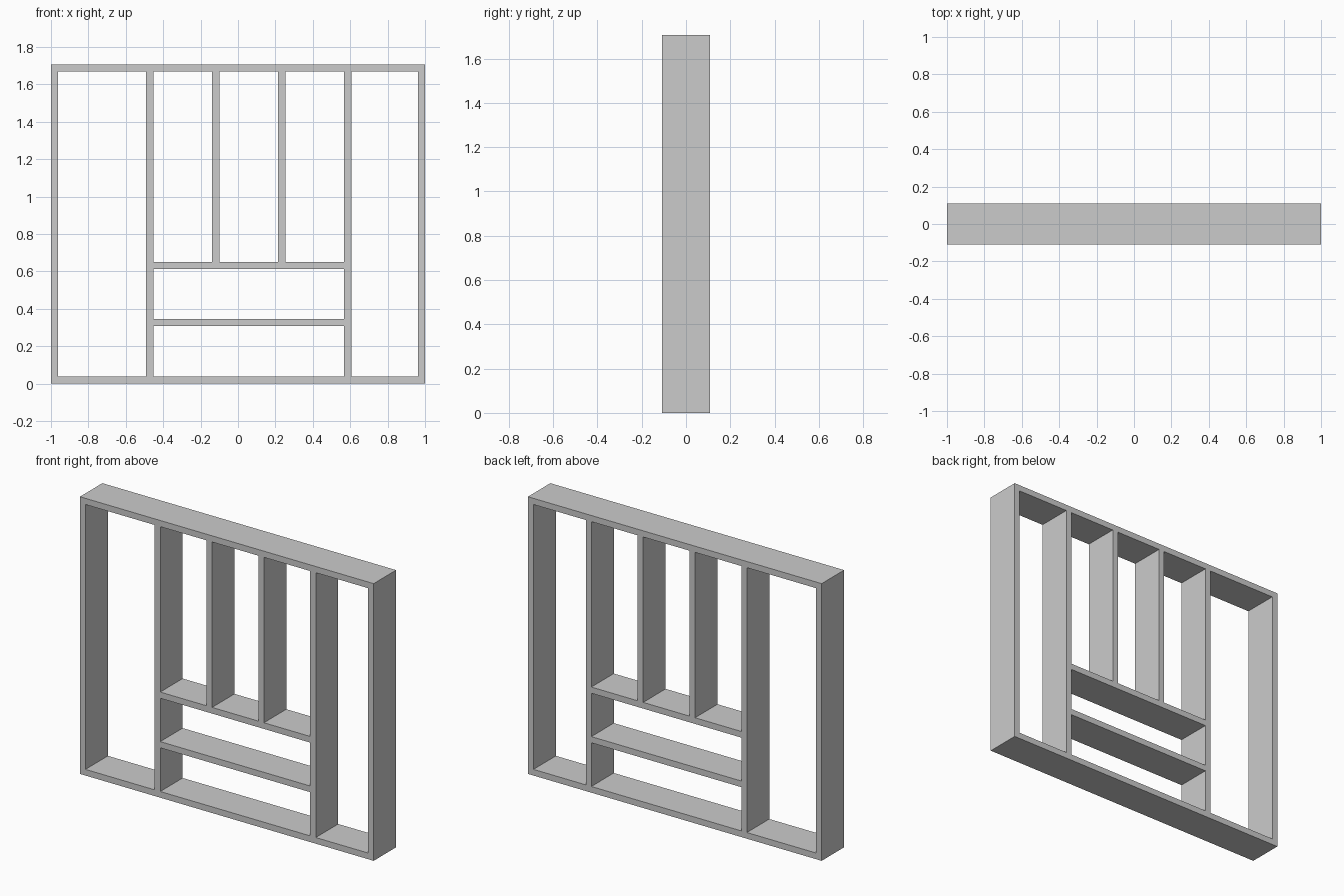
import bpy, bmesh, math

if "Cube" in bpy.data.objects:
    bpy.data.objects.remove(bpy.data.objects["Cube"])

W, H, D, T = 2.0, 1.706, 0.218, 0.038   # overall size and board thickness
X = [-0.491, -0.138, 0.215, 0.568]      # left faces of the upright dividers
Z = [0.307, 0.612]                      # undersides of the two shelves

curve = bpy.data.curves.new("shelf_frame", "CURVE")
curve.dimensions = "2D"
curve.fill_mode = "BOTH"
curve.extrude = D / 2


def rect(x0, x1, z0, z1):
    s = curve.splines.new("POLY")
    s.points.add(3)
    for p, (x, z) in zip(s.points, [(x0, z0), (x1, z0), (x1, z1), (x0, z1)]):
        p.co = (x, z, 0, 1)
    s.use_cyclic_u = True


# outer outline
rect(-W / 2, W / 2, 0, H)
# tall side openings
rect(-W / 2 + T, X[0], T, H - T)
rect(X[3] + T, W / 2 - T, T, H - T)
# three upper middle openings
for a, b in zip(X, X[1:]):
    rect(a + T, b, Z[1] + T, H - T)
# two low, wide openings
for a, b in zip([0] + Z, Z):
    rect(X[0] + T, X[3], a + T, b)

# turn the extruded outline into an upright mesh
obj = bpy.data.objects.new("shelf_frame", curve)
bpy.context.collection.objects.link(obj)
bpy.context.view_layer.objects.active = obj
obj.select_set(True)
obj.rotation_euler.x = math.pi / 2
bpy.ops.object.convert(target="MESH")
obj = bpy.context.object
bpy.ops.object.transform_apply(location=False, rotation=True, scale=False)

# weld and clean the surface
bm = bmesh.new()
bm.from_mesh(obj.data)
bmesh.ops.remove_doubles(bm, verts=bm.verts, dist=1e-4)
bmesh.ops.recalc_face_normals(bm, faces=bm.faces)
for f in bm.faces:
    f.smooth = False
bm.to_mesh(obj.data)
bm.free()
